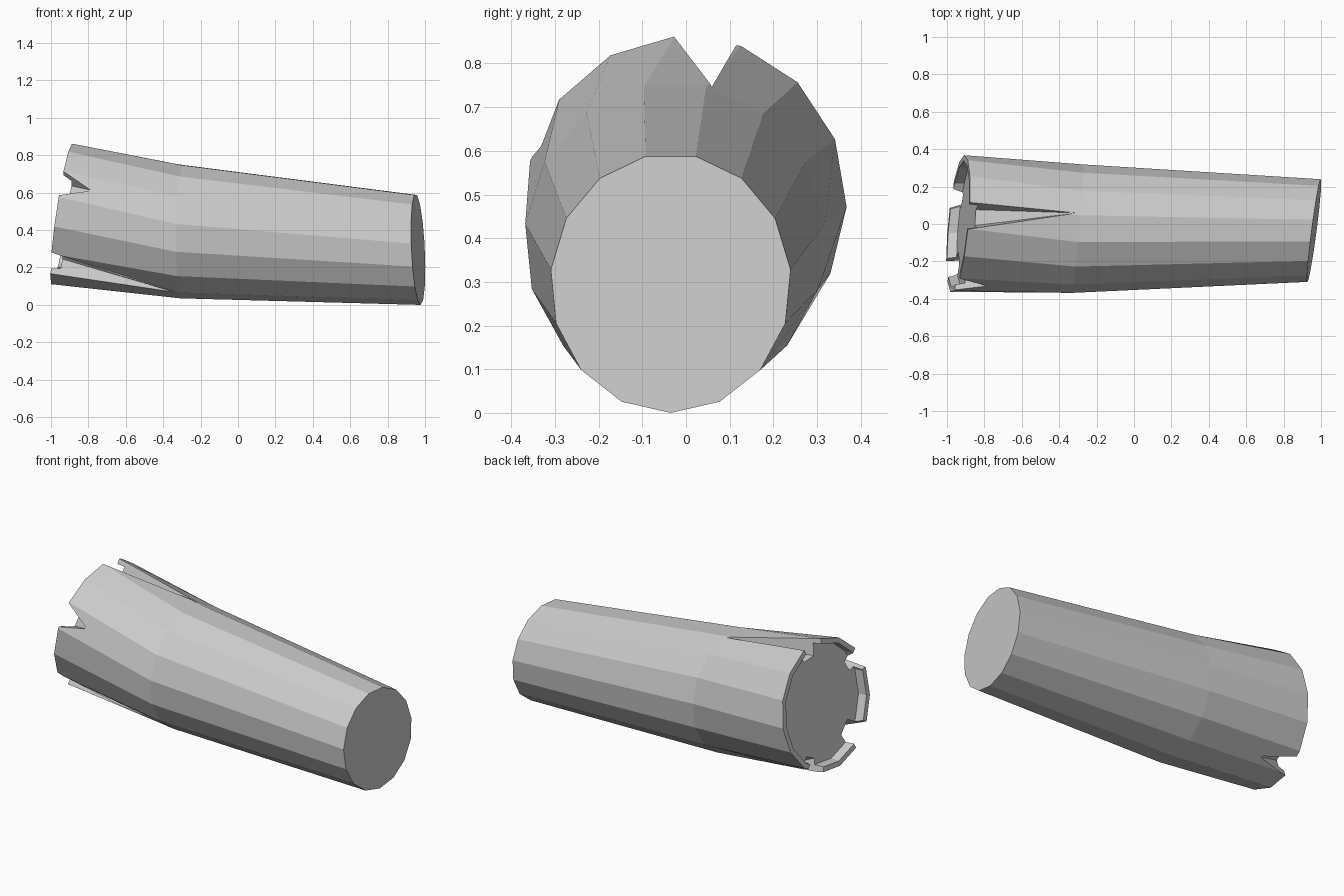
import bpy, bmesh
from math import cos, sin, radians
from mathutils import Vector

if "Cube" in bpy.data.objects:
    bpy.data.objects.remove(bpy.data.objects["Cube"])

SIDES = 15
# Tilted rings: centre (x, y, z), radii (y, z), slope of x along y and z, phase
BROKEN = ((-0.94, 0.0, 0.485), (0.368, 0.378), (0.09, 0.145), -2)
MIDDLE = ((-0.30, -0.025, 0.395), (0.345, 0.36), (0.09, 0.02), 6)
SAWN = ((0.963, -0.035, 0.297), (0.276, 0.297), (0.13, -0.045), 6)


def ring_point(ring, angle, scale=1.0, shift=0.0):
    (cx, cy, cz), (ry, rz), (sy, sz), _ = ring
    dy, dz = ry * scale * cos(radians(angle)), rz * scale * sin(radians(angle))
    return Vector((cx + shift + sy * dy + sz * dz, cy + dy, cz + dz))


def new_object(name, bm):
    bmesh.ops.recalc_face_normals(bm, faces=bm.faces)
    mesh = bpy.data.meshes.new(name)
    bm.to_mesh(mesh)
    bm.free()
    obj = bpy.data.objects.new(name, mesh)
    bpy.context.collection.objects.link(obj)
    return obj


# Log: bent tapered trunk with a thin bark rim around a recessed broken end
bm = bmesh.new()
rings = []
for ring, scale, shift in ((SAWN, 1, 0), (MIDDLE, 1, 0), (BROKEN, 1, 0),
                           (BROKEN, 0.92, 0), (BROKEN, 0.91, 0.05)):
    rings.append([bm.verts.new(ring_point(ring, ring[3] + i * 360 / SIDES, scale, shift))
                  for i in range(SIDES)])
for a, b in zip(rings, rings[1:]):
    for i in range(SIDES):
        j = (i + 1) % SIDES
        bm.faces.new((a[i], a[j], b[j], b[i]))
bm.faces.new(rings[0])
bm.faces.new(rings[-1])
log = new_object("log", bm)


# Splits: wedges that narrow from the broken rim to a point on the bark
def split(start, end, tip_angle, tip_t, depth):
    tip = ring_point(BROKEN, tip_angle).lerp(ring_point(MIDDLE, tip_angle), tip_t)
    mid = (start + end) / 2
    half = (end - start) / 2
    wedge = bmesh.new()
    wedge.verts.new(tip)
    for side in (-1, 1):
        for scale, spread in ((1.3, 1.0), (1.0 - depth, 0.85)):
            p = ring_point(BROKEN, mid + side * half * spread, scale)
            wedge.verts.new(tip + (p - tip) * 1.4)
    bmesh.ops.convex_hull(wedge, input=wedge.verts)
    cutter = new_object("split_cutter", wedge)
    cutter.hide_render = True
    mod = log.modifiers.new("split", "BOOLEAN")
    mod.operation = "DIFFERENCE"
    mod.solver = "EXACT"
    mod.object = cutter
    bpy.context.view_layer.objects.active = log
    bpy.ops.object.modifier_apply(modifier=mod.name)
    bpy.data.objects.remove(cutter)


for args in ((71, 95, 76, 0.97, 0.28),      # long top split
             (142, 165, 156, 0.27, 0.28),   # short front split
             (212, 238, 246, 0.97, 0.28),   # long lower front split
             (283, 305, 296, 0.33, 0.25)):  # short underside split
    split(*args)
